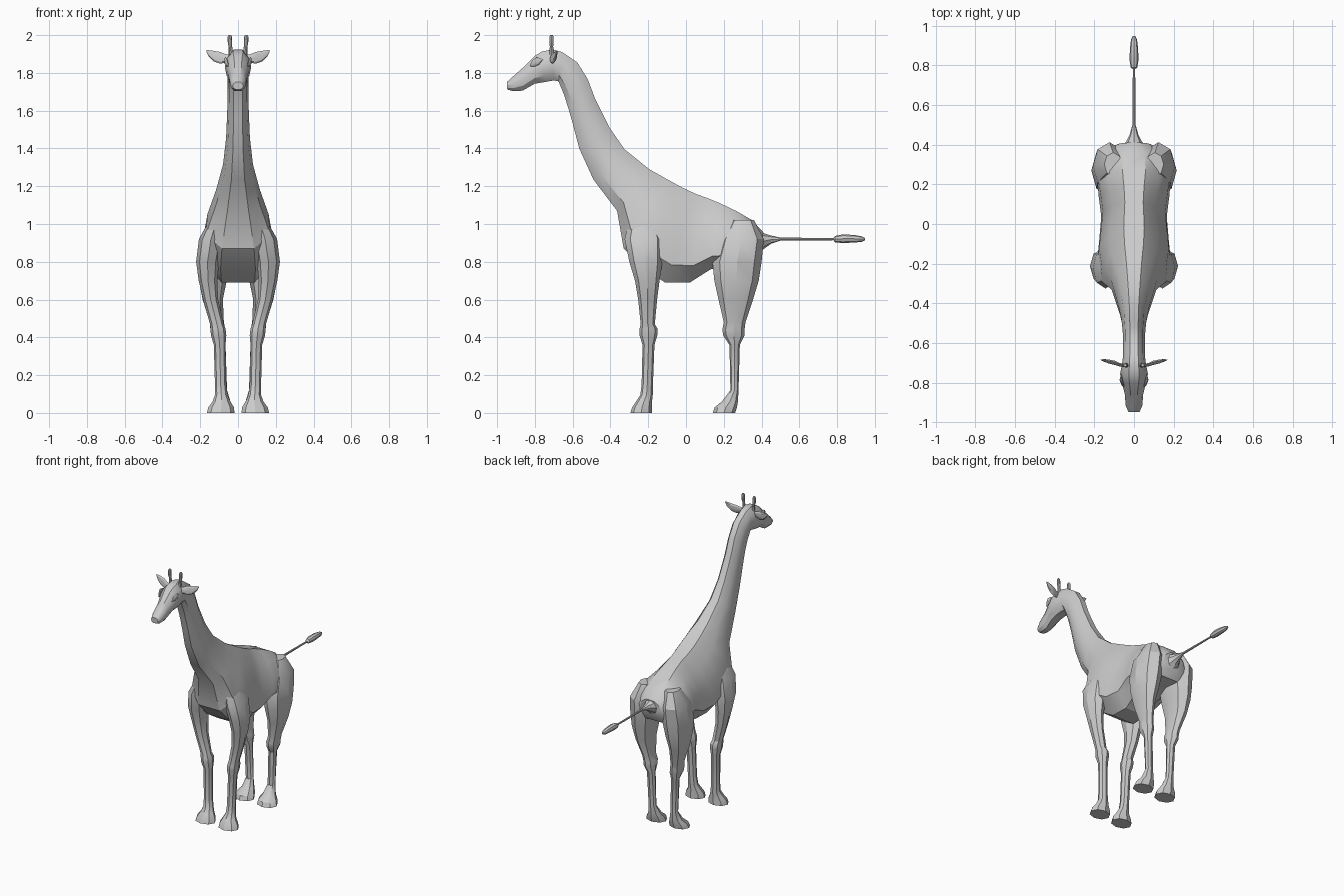
import bpy, bmesh, math


def loft(name, rings, mirror=False, angle=30):
    """Skin a list of equal-length point rings and cap both ends."""
    bm = bmesh.new()
    vs = [[bm.verts.new(p) for p in r] for r in rings]
    n = len(vs[0])
    for a, b in zip(vs, vs[1:]):
        for i in range(n):
            j = (i + 1) % n
            bm.faces.new((a[i], a[j], b[j], b[i]))
    bm.faces.new(vs[0])
    bm.faces.new(vs[-1])
    bmesh.ops.recalc_face_normals(bm, faces=bm.faces)
    me = bpy.data.meshes.new(name)
    bm.to_mesh(me)
    bm.free()
    ob = bpy.data.objects.new(name, me)
    bpy.context.collection.objects.link(ob)
    bpy.ops.object.select_all(action='DESELECT')
    bpy.context.view_layer.objects.active = ob
    ob.select_set(True)
    bpy.ops.object.shade_smooth_by_angle(angle=math.radians(angle))
    if mirror:
        ob.modifiers.new("mirror", 'MIRROR').use_mirror_merge = False
    return ob


def oval(c, u, v, n=8):
    """Ring around c spanned by the half-axes u and v."""
    angs = [2 * math.pi * i / n for i in range(n)]
    return [tuple(c[k] + u[k] * math.cos(a) + v[k] * math.sin(a) for k in range(3)) for a in angs]


def leg(name, rows):
    """Rows of (z, y front, y back, x inner, x outer)."""
    loft(name, [oval(((x0 + x1) / 2, (y0 + y1) / 2, z), ((x1 - x0) / 2, 0, 0),
                     (0, (y1 - y0) / 2, 0)) for z, y0, y1, x0, x1 in rows], True)


# head, neck and torso in one skin: top y, z, bottom y, z, half width, pear amount
ROUND = [(0, .38), (.2, .82), (.5, 1), (.8, .85), (1, .42)]
PEAR = [(0, .28), (.2, .66), (.5, .95), (.75, 1), (1, .5)]
BODY = [
    (-.948, 1.752, -.946, 1.712, .028, 0), (-.915, 1.782, -.915, 1.703, .042, 0),
    (-.855, 1.835, -.865, 1.706, .046, 0), (-.80, 1.89, -.80, 1.743, .06, 0),
    (-.765, 1.912, -.745, 1.752, .07, 0), (-.706, 1.925, -.70, 1.76, .06, 0),
    (-.655, 1.91, -.675, 1.755, .055, 0), (-.575, 1.855, -.648, 1.69, .055, 0),
    (-.52, 1.766, -.625, 1.62, .055, 0), (-.48, 1.66, -.602, 1.54, .057, 0),
    (-.405, 1.51, -.565, 1.40, .063, 0), (-.325, 1.395, -.49, 1.235, .08, .2),
    (-.193, 1.289, -.365, 1.07, .12, .6), (-.10, 1.237, -.33, .87, .17, 1),
    (-.02, 1.193, -.22, .76, .185, 1), (.05, 1.16, -.11, .69, .175, 1),
    (.11, 1.138, .02, .69, .165, 1), (.18, 1.11, .13, .76, .178, 1),
    (.27, 1.067, .27, .78, .195, .8), (.35, 1.02, .36, .79, .165, .6),
    (.41, .955, .395, .84, .085, .3),
]
rings = []
for y0, z0, y1, z1, w, k in BODY:
    half = [(t, f + (g - f) * k) for (t, f), (_, g) in zip(ROUND, PEAR)]
    side = [(w * f, y0 + (y1 - y0) * t, z0 + (z1 - z0) * t) for t, f in half]
    rings.append(side + [(-x, y, z) for x, y, z in reversed(side)])
loft("body", rings)

# legs
leg("front_leg", [
    (1.06, -.29, -.17, .07, .13), (.92, -.325, -.12, .08, .207), (.80, -.30, -.125, .10, .222),
    (.70, -.27, -.14, .11, .208), (.60, -.253, -.153, .105, .185), (.47, -.24, -.165, .075, .148),
    (.445, -.246, -.15, .066, .146), (.41, -.246, -.152, .062, .143), (.36, -.23, -.167, .066, .128),
    (.15, -.235, -.175, .062, .122), (.095, -.242, -.176, .055, .122), (.06, -.265, -.18, .04, .135),
    (.03, -.285, -.18, .022, .157), (0, -.295, -.18, .018, .165)])
leg("hind_leg", [
    (1.02, .24, .36, .06, .15), (.92, .175, .412, .04, .207), (.80, .14, .40, .04, .215),
    (.70, .15, .385, .06, .207), (.60, .172, .355, .08, .187), (.48, .20, .315, .075, .15),
    (.44, .192, .31, .066, .146), (.41, .197, .31, .064, .143), (.36, .23, .285, .066, .125),
    (.12, .235, .278, .058, .115), (.06, .19, .275, .04, .13),
    (.03, .152, .27, .022, .155), (0, .142, .26, .018, .165)])

# tail with tuft
loft("tail", [oval((0, y, z), (r, 0, 0), (0, 0, r)) for y, z, r in [
    (.37, .90, .075), (.415, .91, .04), (.45, .917, .022), (.50, .92, .008), (.78, .92, .006),
    (.79, .92, .017), (.83, .922, .023), (.89, .922, .02), (.93, .92, .015), (.948, .92, .006)]])

# ears: thin leaves
loft("ear", [oval((x, y, z), (0, .35 * h, 0), (0, .12 * h, h)) for x, y, z, h in [
    (.04, -.715, 1.875, .018), (.07, -.71, 1.877, .024), (.095, -.70, 1.88, .031),
    (.13, -.692, 1.889, .028), (.155, -.687, 1.903, .017), (.168, -.685, 1.916, .004)]], True)

# horns
loft("horn", [oval((x, -.712, z), (r, 0, 0), (0, r, 0)) for x, z, r in [
    (.036, 1.88, .013), (.04, 1.94, .009), (.043, 1.955, .011), (.044, 1.992, .011), (.044, 2, .007)]], True)

# eyes: flattened almonds set along the slope of the face
loft("eye", [oval((x, y, z), (.4 * r, 0, 0), (0, -.3 * r, r)) for x, y, z, r in [
    (.051, -.825, 1.838, .003), (.058, -.808, 1.85, .017),
    (.065, -.785, 1.863, .02), (.064, -.758, 1.873, .003)]], True)
